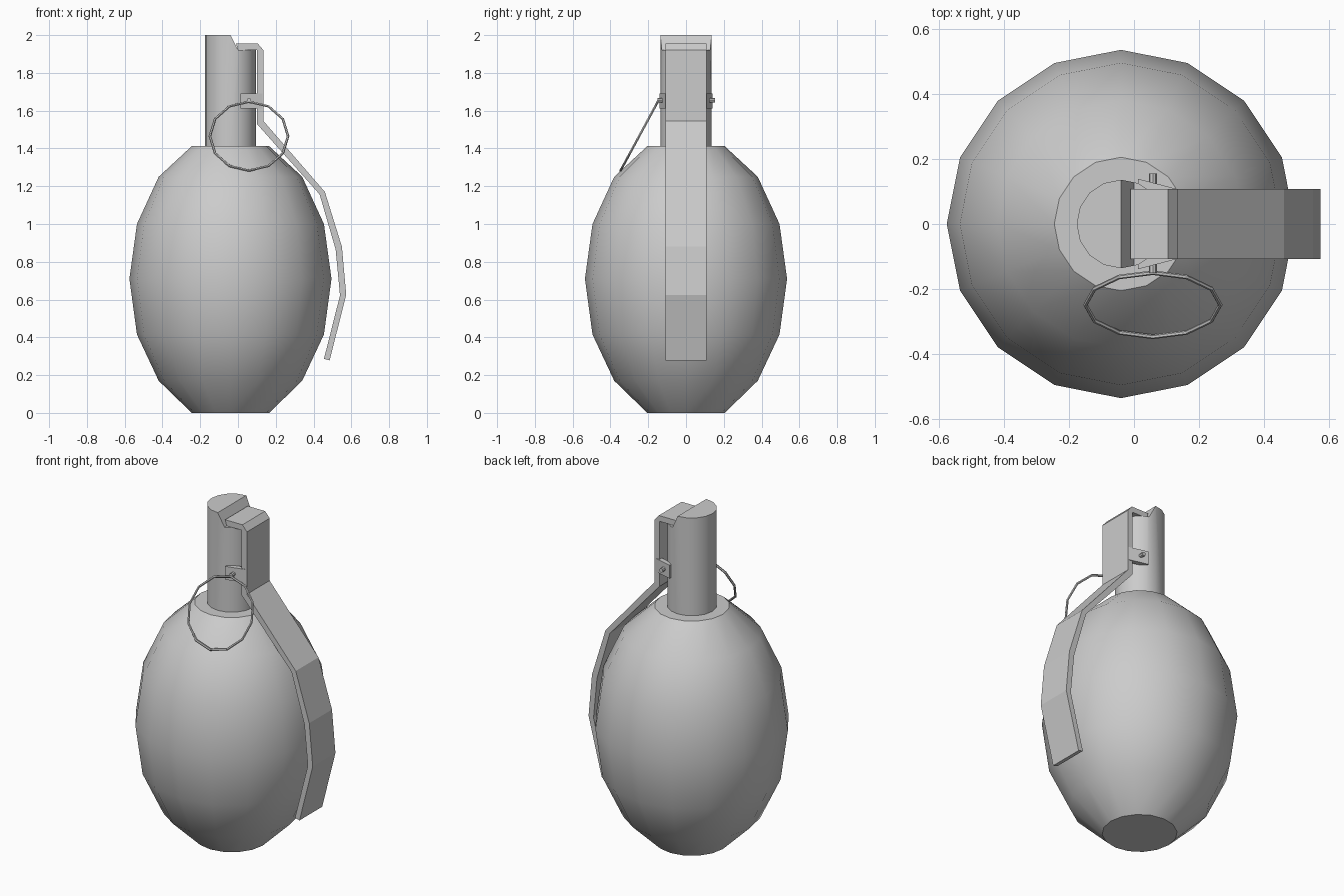
import bpy, bmesh
from math import radians, cos, sin, tau, atan2
from mathutils import Matrix, Vector

if "Cube" in bpy.data.objects:
    bpy.data.objects.remove(bpy.data.objects["Cube"])

AXIS = -0.04  # x of the body axis


def finish(name, bm, smooth=False):
    bmesh.ops.recalc_face_normals(bm, faces=bm.faces)
    me = bpy.data.meshes.new(name)
    bm.to_mesh(me)
    bm.free()
    ob = bpy.data.objects.new(name, me)
    bpy.context.collection.objects.link(ob)
    bpy.ops.object.select_all(action='DESELECT')
    ob.select_set(True)
    bpy.context.view_layer.objects.active = ob
    if smooth:
        bpy.ops.object.shade_smooth_by_angle(angle=radians(31))
    return ob


def lathe(name, profile, sides=16):
    bm = bmesh.new()
    rings = [[bm.verts.new((AXIS + r * cos(tau * i / sides), r * sin(tau * i / sides), z))
              for i in range(sides)] for r, z in profile]
    for a, b in zip(rings, rings[1:]):
        for i in range(sides):
            j = (i + 1) % sides
            bm.faces.new((a[i], a[j], b[j], b[i]))
    bm.faces.new(rings[0])
    bm.faces.new(rings[-1])
    return finish(name, bm, True)


def prism(name, outline, shift):
    bm = bmesh.new()
    face = bm.faces.new([bm.verts.new(p) for p in outline])
    ext = bmesh.ops.extrude_face_region(bm, geom=[face], use_keep_orig=True)['geom']
    bmesh.ops.translate(bm, verts=[v for v in ext if isinstance(v, bmesh.types.BMVert)], vec=shift)
    return finish(name, bm)


# Egg-shaped body with flat ends
lathe("body", [(0.205, 0), (0.38, 0.17), (0.495, 0.415), (0.535, 0.71),
               (0.495, 1.0), (0.38, 1.25), (0.205, 1.412)])

# Neck with a notch cut in its top
neck = lathe("neck", [(0.136, 1.40), (0.136, 2.0)])
notch = prism("notch_cutter", [(x, -0.3, z) for x, z in
              [(-0.09, 2.1), (0.0, 1.92), (0.3, 1.92), (0.3, 2.1)]], (0, 0.6, 0))
notch.hide_render = True
mod = neck.modifiers.new("notch", 'BOOLEAN')
mod.operation = 'DIFFERENCE'
mod.object = notch
bpy.context.view_layer.objects.active = neck
bpy.ops.object.modifier_apply(modifier=mod.name)
bpy.data.objects.remove(notch)

# Bent lever strip
outer = [(-0.01, 1.955), (0.105, 1.955), (0.135, 1.92), (0.135, 1.545),
         (0.46, 1.17), (0.55, 0.88), (0.573, 0.625), (0.485, 0.278)]
inner = [(0.455, 0.286), (0.54, 0.622), (0.517, 0.865), (0.432, 1.157),
         (0.1, 1.53), (0.1, 1.921), (0.0, 1.921)]
prism("lever", [(x, -0.108, z) for x, z in outer + inner], (0, 0.216, 0))

# Tabs joining the lever to the pin on both sides
for side, s in (("front", -1), ("back", 1)):
    prism("lever_tab_" + side, [(x, s * y, 1.612) for x, y in
          [(0.012, 0.139), (0.13, 0.108), (0.1, 0.085), (0.012, 0.112)]], (0, 0, 0.08))

# Cross pin
bm = bmesh.new()
bmesh.ops.create_cone(bm, cap_ends=True, segments=8, radius1=0.012, radius2=0.012, depth=0.305,
                      matrix=Matrix.Translation((0.058, 0.002, 1.654)) @ Matrix.Rotation(radians(90), 4, 'X'))
finish("pin", bm)

# Tilted pull ring
bpy.ops.mesh.primitive_torus_add(major_segments=12, minor_segments=6, major_radius=0.207,
                                 minor_radius=0.007, location=(0.058, -0.248, 1.465),
                                 rotation=(atan2(0.37, 0.2), 0, 0))
ring = bpy.context.object
ring.name = "pull_ring"
bpy.ops.object.shade_flat()
